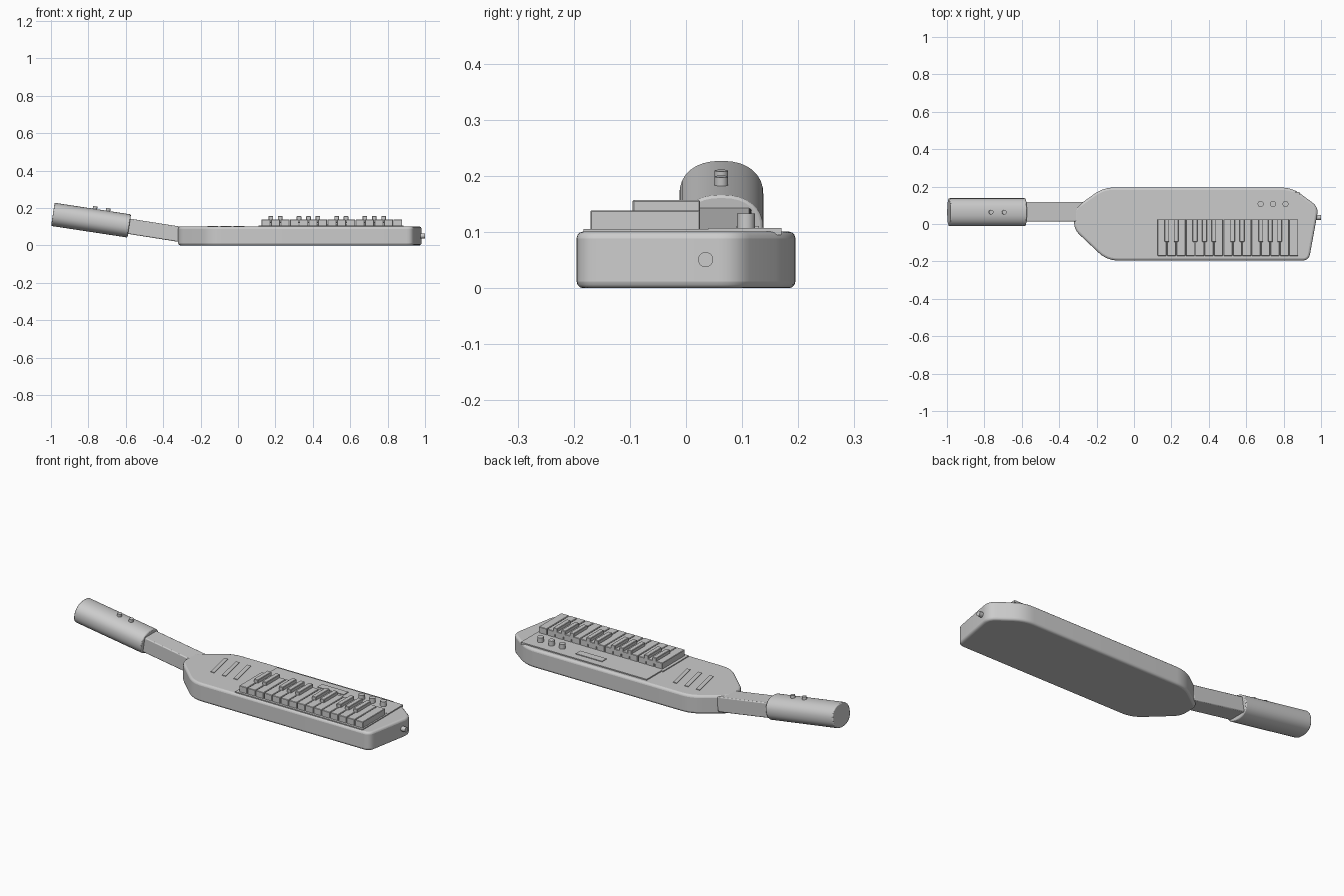
import bpy, bmesh, math
from mathutils import Vector

if "Cube" in bpy.data.objects:
    bpy.data.objects.remove(bpy.data.objects["Cube"])


def finish(name, bm, bevel=0.0, segments=2, smooth=True):
    bmesh.ops.recalc_face_normals(bm, faces=bm.faces)
    mesh = bpy.data.meshes.new(name)
    bm.to_mesh(mesh)
    bm.free()
    ob = bpy.data.objects.new(name, mesh)
    bpy.context.collection.objects.link(ob)
    if bevel:
        mod = ob.modifiers.new("bevel", 'BEVEL')
        mod.width, mod.segments = bevel, segments
        mod.limit_method, mod.angle_limit = 'ANGLE', math.radians(40)
    if smooth:
        bpy.ops.object.select_all(action='DESELECT')
        ob.select_set(True)
        bpy.context.view_layer.objects.active = ob
        bpy.ops.object.shade_smooth_by_angle(angle=math.radians(35))
    return ob


def prism(name, points, z0, z1, **kw):
    bm = bmesh.new()
    face = bm.faces.new([bm.verts.new((x, y, z0)) for x, y in points])
    res = bmesh.ops.extrude_face_region(bm, geom=[face])
    top = [v for v in res["geom"] if isinstance(v, bmesh.types.BMVert)]
    bmesh.ops.translate(bm, verts=top, vec=(0, 0, z1 - z0))
    if face.is_valid and len(bm.faces) < len(points) + 2:
        bmesh.ops.holes_fill(bm, edges=bm.edges)
    return finish(name, bm, **kw)


def box(name, x0, x1, y0, y1, z0, z1, bevel=0.0):
    return prism(name, [(x0, y0), (x1, y0), (x1, y1), (x0, y1)], z0, z1,
                 bevel=bevel, segments=1, smooth=False)


def rounded(corners, n=6):
    # replace each (x, y, cut) corner with a curved run of points
    out = []
    for i, (x, y, cut) in enumerate(corners):
        p = Vector((x, y))
        a = p + (Vector(corners[i - 1][:2]) - p).normalized() * cut
        b = p + (Vector(corners[(i + 1) % len(corners)][:2]) - p).normalized() * cut
        for k in range(n + 1):
            t = k / n
            out.append((a * (1 - t) ** 2 + p * 2 * t * (1 - t) + b * t * t)[:])
    return out


def sweep(name, section, start, end, **kw):
    # straight tilted part: section of (y, up) points from start to end
    axis = (end - start).normalized()
    up = Vector((0, 1, 0)).cross(axis) * -1
    bm = bmesh.new()
    rings = [[bm.verts.new(c + Vector((0, y, 0)) + up * h) for y, h in section]
             for c in (start, end)]
    n = len(section)
    for i in range(n):
        j = (i + 1) % n
        bm.faces.new((rings[0][i], rings[0][j], rings[1][j], rings[1][i]))
    for r in rings:
        bm.faces.new(r)
    return finish(name, bm, **kw)


def knob(name, loc, r, h, tilt=(0, 0, 0)):
    bpy.ops.mesh.primitive_cylinder_add(vertices=20, radius=r, depth=h,
                                        location=loc, rotation=tilt)
    bpy.context.object.name = name
    bpy.ops.object.shade_smooth_by_angle(angle=math.radians(35))


# body slab
outline = rounded([(-0.32, -0.03, 0.04), (-0.145, -0.195, 0.06), (0.935, -0.195, 0.035),
                   (0.987, 0.09, 0.04), (0.845, 0.195, 0.06), (-0.165, 0.195, 0.06),
                   (-0.32, 0.083, 0.03)])
prism("body", outline, 0, 0.101, bevel=0.012, segments=3)

# neck
sweep("neck", [(-0.052, -0.041), (0.052, -0.041), (0.052, 0.041), (-0.052, 0.041)],
      Vector((-0.60, 0.065, 0.105)), Vector((-0.27, 0.065, 0.053)), bevel=0.005)

# grip
grip = []
for k in range(32):
    c, s = math.cos(math.tau * k / 32), math.sin(math.tau * k / 32)
    grip.append((math.copysign(abs(c) ** 0.88, c) * 0.075,
                 math.copysign(abs(s) ** 0.88, s) * 0.0625))
start, end = Vector((-0.990, 0.063, 0.166)), Vector((-0.5815, 0.063, 0.104))
sweep("grip", grip, start, end, bevel=0.005)
slope = math.atan2(start.z - end.z, end.x - start.x)
for i, x in enumerate((-0.765, -0.695)):
    z = 0.2285 - (x + 0.98) * math.tan(slope)
    knob(f"grip_button_{i}", (x, 0.063, z), 0.012, 0.028, (0, slope, 0))

# keyboard tray and white keys
box("key_tray", 0.11, 0.886, -0.183, 0.042, 0.095, 0.106)
pitch, key_x = 0.0503, 0.125
for i in range(15):
    x = key_x + i * pitch
    box(f"white_key_{i}", x + 0.0015, x + pitch - 0.0015, -0.17, 0.025, 0.104, 0.139, 0.002)

# black keys
for i in (1, 2, 4, 5, 6, 8, 9, 11, 12, 13):
    x = key_x + i * pitch
    box(f"black_key_{i}", x - 0.0125, x + 0.0125, -0.095, 0.025, 0.12, 0.157, 0.002)

# control panel with display and knobs
box("control_panel", 0.12, 0.886, 0.04, 0.17, 0.095, 0.107)
box("display", 0.42, 0.58, 0.09, 0.13, 0.10, 0.111)
for i, x in enumerate((0.677, 0.743, 0.810)):
    knob(f"panel_knob_{i}", (x, 0.107, 0.117), 0.016, 0.032)

# slanted vent strips
for i in range(3):
    x = -0.135 + i * 0.07
    prism(f"vent_strip_{i}", [(x + 0.007, -0.055), (x + 0.029, -0.055),
                              (x - 0.007, 0.115), (x - 0.029, 0.115)],
          0.095, 0.1045, smooth=False)

# strap peg
knob("strap_peg", (0.983, 0.035, 0.051), 0.0135, 0.034, (0, math.pi / 2, 0))
